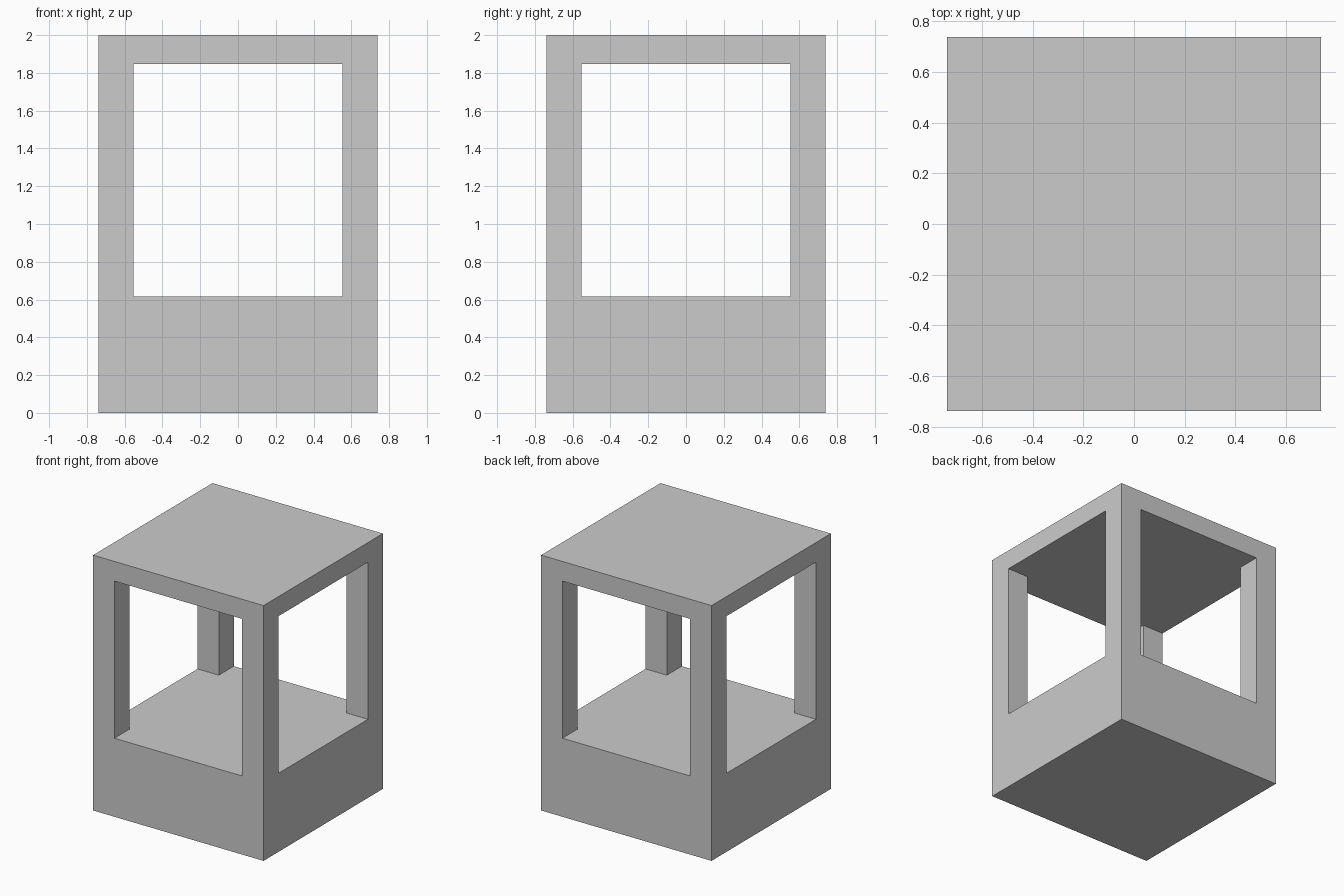
import bpy, bmesh

if "Cube" in bpy.data.objects:
    bpy.data.objects.remove(bpy.data.objects["Cube"])

U = 2 / 13                 # base unit: the model is 13 units tall
HALF = 4.8 * U             # half width of the body
GAP = 3.6 * U              # half width of each opening
SILL, HEAD, TOP = 4 * U, 12 * U, 13 * U


def prism(name, outline, z0, z1):
    """Closed prism from an x-y outline."""
    bm = bmesh.new()
    face = bm.faces.new([bm.verts.new((x, y, z0)) for x, y in outline])
    ext = bmesh.ops.extrude_face_region(bm, geom=[face], use_keep_orig=True)
    verts = [g for g in ext["geom"] if isinstance(g, bmesh.types.BMVert)]
    bmesh.ops.translate(bm, verts=verts, vec=(0, 0, z1 - z0))
    bmesh.ops.recalc_face_normals(bm, faces=bm.faces)
    mesh = bpy.data.meshes.new(name)
    bm.to_mesh(mesh)
    bm.free()
    obj = bpy.data.objects.new(name, mesh)
    bpy.context.collection.objects.link(obj)
    return obj


# Solid block: base, corner posts and roof in one body
square = [(-HALF, -HALF), (HALF, -HALF), (HALF, HALF), (-HALF, HALF)]
body = prism("open_sided_housing", square, 0, TOP)

# Cross-shaped cutter opens all four sides and leaves the square posts
cross = []
x1, y1, x2, y2, x3, y3 = GAP, -1, GAP, -GAP, 1, -GAP
for _ in range(4):
    cross += [(x1, y1), (x2, y2), (x3, y3)]
    x1, y1, x2, y2, x3, y3 = -y1, x1, -y2, x2, -y3, x3
cutter = prism("opening_cutter", cross, SILL, HEAD)

cut = body.modifiers.new("openings", 'BOOLEAN')
cut.operation = 'DIFFERENCE'
cut.solver = 'EXACT'
cut.object = cutter
bpy.context.view_layer.objects.active = body
body.select_set(True)
bpy.ops.object.modifier_apply(modifier=cut.name)
bpy.data.objects.remove(cutter)
